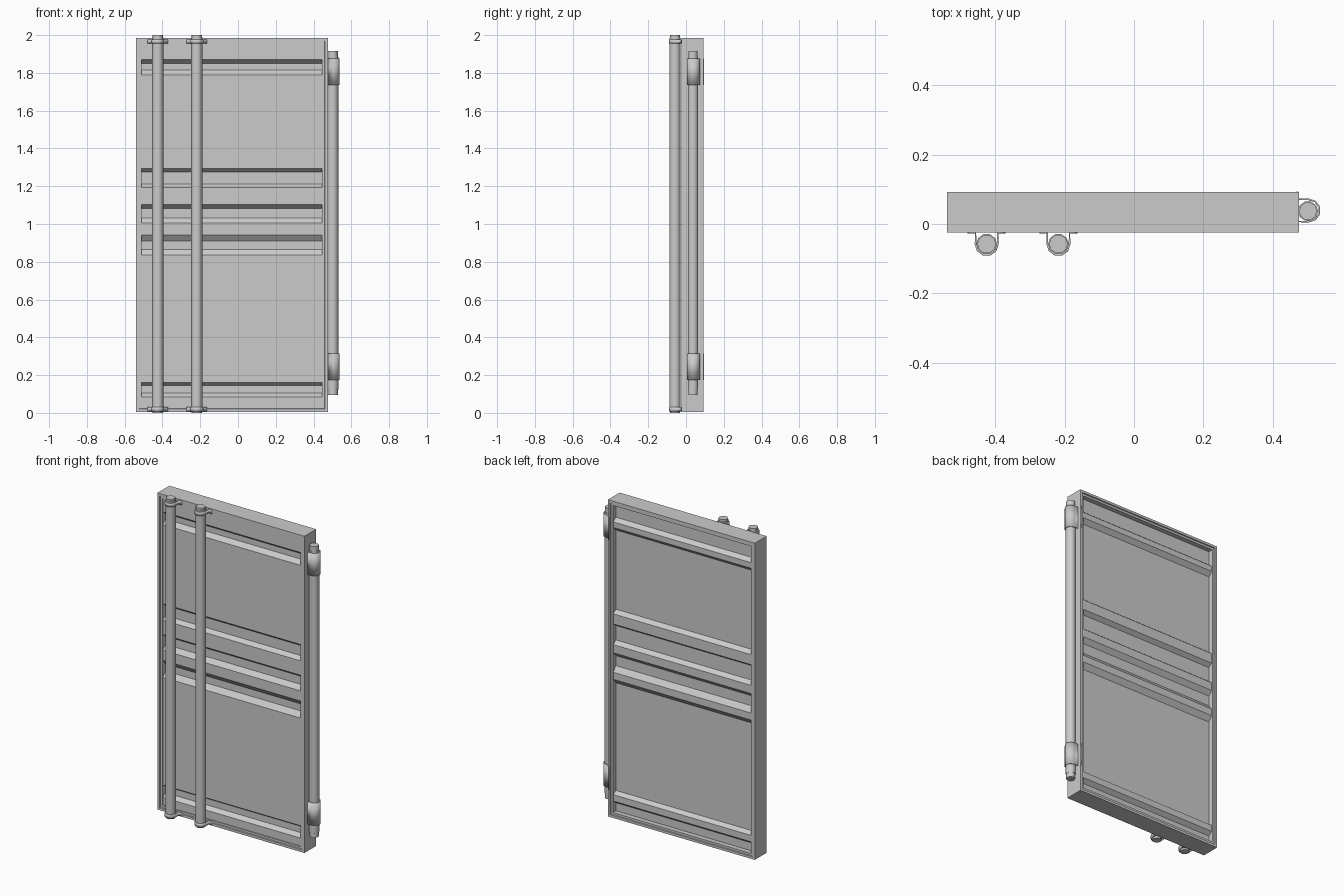
import bpy, bmesh, math

if "Cube" in bpy.data.objects:
    bpy.data.objects.remove(bpy.data.objects["Cube"])

def make(name, verts, faces):
    me = bpy.data.meshes.new(name)
    me.from_pydata(verts, [], faces)
    bm = bmesh.new()
    bm.from_mesh(me)
    bmesh.ops.recalc_face_normals(bm, faces=bm.faces)
    bm.to_mesh(me)
    bm.free()
    ob = bpy.data.objects.new(name, me)
    bpy.context.collection.objects.link(ob)
    return ob

def smooth(ob):
    bpy.ops.object.select_all(action='DESELECT')
    ob.select_set(True)
    bpy.context.view_layer.objects.active = ob
    bpy.ops.object.shade_smooth_by_angle(angle=math.radians(50))

# rectangular ring swept from a (inset, y) cross-section
X0, X1, Z0, Z1 = -0.54, 0.476, 0.005, 1.985
def ring(name, section):
    n = len(section)
    verts = []
    for sx, sz in ((0, 0), (1, 0), (1, 1), (0, 1)):
        for i, y in section:
            verts.append((X1 - i if sx else X0 + i, y, Z1 - i if sz else Z0 + i))
    faces = [(c * n + k, c * n + (k + 1) % n, (c + 1) % 4 * n + (k + 1) % n, (c + 1) % 4 * n + k)
             for c in range(4) for k in range(n)]
    return make(name, verts, faces)

# frame with stepped inner lip
ring("door_frame", [(0, -0.024), (0.015, -0.024), (0.017, -0.018), (0.03, -0.018),
                    (0.03, 0.086), (0.017, 0.086), (0.015, 0.092), (0, 0.092)])

# corrugated panel: front and back skins stepping together at each groove
def skin_profile(a, b):
    pts = [(a, 1.957)]
    for hi, hi2, lo, lo2 in ((1.87, 1.85, 1.815, 1.79), (1.295, 1.275, 1.212, 1.193),
                             (1.103, 1.083, 1.032, 1.005), (0.942, 0.91, 0.866, 0.835),
                             (0.162, 0.145, 0.105, 0.085)):
        pts += [(a, hi), (b, hi2), (b, lo), (a, lo2)]
    return pts + [(a, 0.033)]

loop = skin_profile(-0.013, 0.012) + skin_profile(0.056, 0.081)[::-1]
n = len(loop)
make("corrugated_panel",
     [(x, y, z) for x in (X0 + 0.029, X1 - 0.029) for y, z in loop],
     [(i, (i + 1) % n, n + (i + 1) % n, n + i) for i in range(n)]
     + [tuple(range(n)), tuple(range(n, 2 * n))])

# round bar with slightly narrower ends
def bar(name, x, y, z0, z1, r, tip):
    n = 10
    rows = [(z0, r * 0.9), (z0 + tip, r * 0.9), (z0 + tip, r),
            (z1 - tip, r), (z1 - tip, r * 0.9), (z1, r * 0.9)]
    vs = [(x + q * math.cos(2 * math.pi * k / n), y + q * math.sin(2 * math.pi * k / n), z)
          for z, q in rows for k in range(n)]
    fs = [(j * n + k, j * n + (k + 1) % n, (j + 1) * n + (k + 1) % n, (j + 1) * n + k)
          for j in range(len(rows) - 1) for k in range(n)]
    fs += [tuple(range(n)), tuple(range((len(rows) - 1) * n, len(rows) * n))]
    smooth(make(name, vs, fs))

# U-shaped strap with flanges, opening towards +y, then turned about the bar
def strap(name, x, y, z0, z1, turn=0):
    r, back, wing = 0.032, 0.033, 0.055
    pts = [(-wing, back), (-r, back)]
    pts += [(-r * math.cos(math.pi * k / 5), -r * math.sin(math.pi * k / 5)) for k in range(6)]
    pts += [(r, back), (wing, back)]
    c, s = math.cos(turn), math.sin(turn)
    vs = [(x + c * u - s * v, y + s * u + c * v, z) for u, v in pts for z in (z0, z1)]
    ob = make(name, vs, [(2 * i, 2 * i + 1, 2 * i + 3, 2 * i + 2) for i in range(len(pts) - 1)])
    m = ob.modifiers.new("thickness", 'SOLIDIFY')
    m.thickness, m.offset = 0.005, 0
    smooth(ob)

# locking rods and their end brackets
for i, x in enumerate((-0.425, -0.218)):
    bar(f"locking_rod_{i}", x, -0.058, 0, 2, 0.03, 0.012)
    for tag, z in (("lower", 0.008), ("upper", 1.955)):
        strap(f"rod_bracket_{i}_{tag}", x, -0.058, z, z + 0.022)

# hinge bar on the right edge with two straps
bar("hinge_bar", 0.502, 0.037, 0.095, 1.915, 0.029, 0.03)
for tag, z in (("lower", 0.175), ("upper", 1.735)):
    strap(f"hinge_strap_{tag}", 0.504, 0.039, z, z + 0.14, math.pi / 2)
